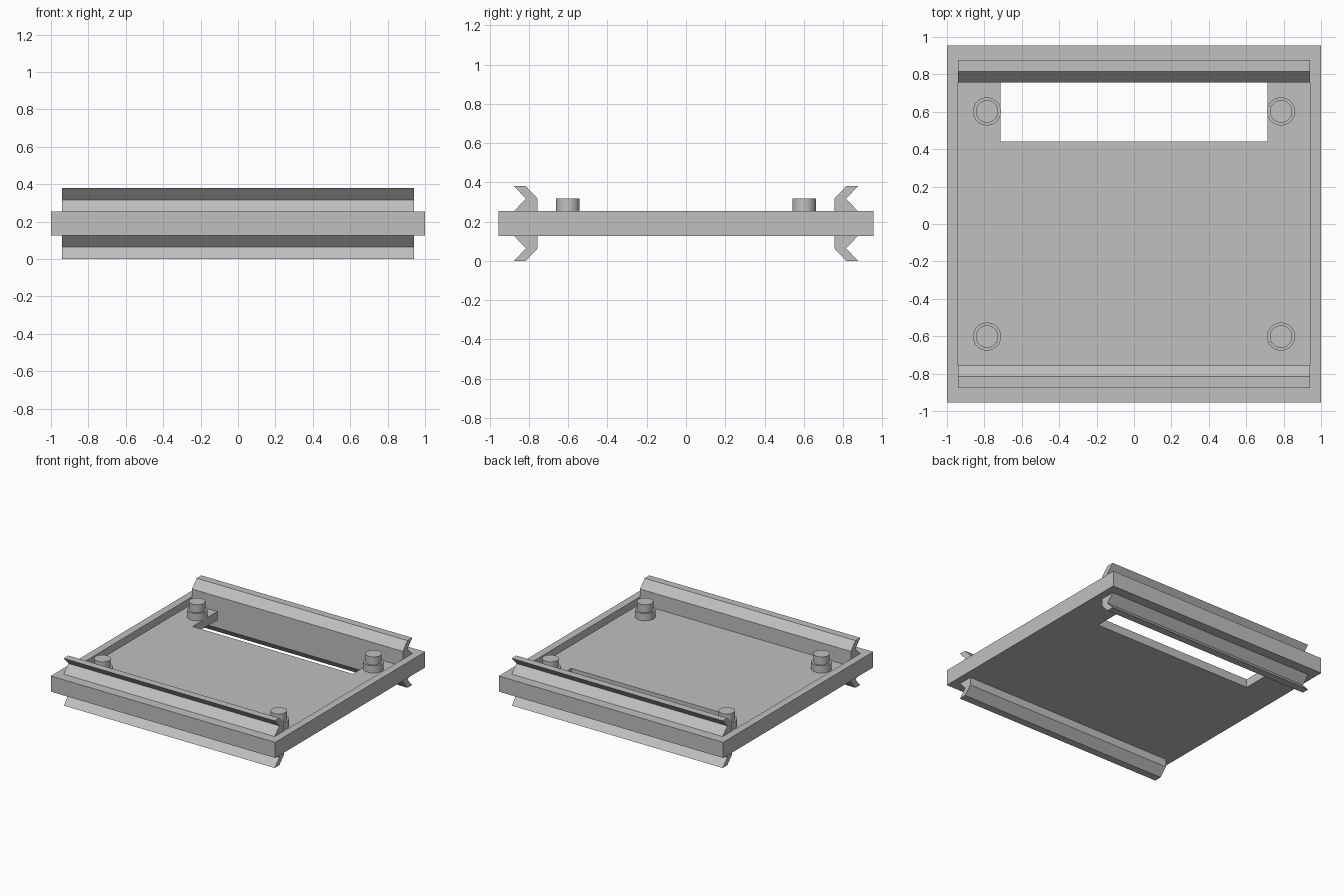
import bpy
import bmesh
from mathutils import Matrix

if "Cube" in bpy.data.objects:
    bpy.data.objects.remove(bpy.data.objects["Cube"], do_unlink=True)

grey = bpy.data.materials.new("plain grey")
grey.use_nodes = True
colour = (0.53, 0.53, 0.53, 1)
grey.diffuse_color = colour
grey.node_tree.nodes["Principled BSDF"].inputs["Base Color"].default_value = colour

BASE, FLOOR, RIM = 0.127, 0.195, 0.253   # tray heights
MID = (BASE + RIM) / 2
INNER_X, INNER_Y = 0.94, 0.756           # recess half sizes


def finish(name, bm):
    bmesh.ops.recalc_face_normals(bm, faces=bm.faces)
    mesh = bpy.data.meshes.new(name)
    bm.to_mesh(mesh)
    bm.free()
    mesh.materials.append(grey)
    obj = bpy.data.objects.new(name, mesh)
    bpy.context.collection.objects.link(obj)
    return obj


def box(name, low, high):
    bm = bmesh.new()
    size = [b - a for a, b in zip(low, high)]
    middle = [(a + b) / 2 for a, b in zip(low, high)]
    bmesh.ops.create_cube(bm, size=1, matrix=Matrix.Translation(middle) @ Matrix.Diagonal((*size, 1)))
    return finish(name, bm)


def cut(target, cutter):
    cutter.hide_render = True
    mod = target.modifiers.new("cut", "BOOLEAN")
    mod.operation = "DIFFERENCE"
    mod.solver = "EXACT"
    mod.object = cutter
    bpy.context.view_layer.objects.active = target
    bpy.ops.object.modifier_apply(modifier=mod.name)
    bpy.data.objects.remove(cutter, do_unlink=True)


# Shallow tray with a recess and a slot through the floor near the back
tray = box("tray", (-1, -0.955, BASE), (1, 0.955, RIM))
cut(tray, box("recess_cutter", (-INNER_X, -INNER_Y, FLOOR), (INNER_X, INNER_Y, RIM + 0.1)))
cut(tray, box("slot_cutter", (-0.714, 0.441, 0), (0.714, INNER_Y, FLOOR + 0.02)))

# Notched rails: above and below the tray, front and back
W, H = 0.06, 0.0635
PROFILE = [(0, 0), (0, H), (W, 2 * H), (2 * W, 2 * H), (W, H), (2 * W, 0)]


def rail(name, side, up):
    bm = bmesh.new()
    face = bm.faces.new([
        bm.verts.new((-INNER_X, side * (INNER_Y + y), MID + up * (RIM - MID + z)))
        for y, z in PROFILE])
    grown = bmesh.ops.extrude_face_region(bm, geom=[face])["geom"]
    bmesh.ops.translate(bm, vec=(2 * INNER_X, 0, 0),
                        verts=[v for v in grown if isinstance(v, bmesh.types.BMVert)])
    finish(name, bm)


for side, place in ((-1, "front"), (1, "back")):
    for up, level in ((1, "upper"), (-1, "lower")):
        rail(f"{level}_{place}_rail", side, up)


# Stepped corner pegs
def cylinder(name, x, y, radius, low, high):
    bm = bmesh.new()
    bmesh.ops.create_cone(bm, cap_ends=True, segments=48, radius1=radius, radius2=radius,
                          depth=high - low, matrix=Matrix.Translation((x, y, (low + high) / 2)))
    obj = finish(name, bm)
    bpy.ops.object.select_all(action="DESELECT")
    obj.select_set(True)
    bpy.context.view_layer.objects.active = obj
    bpy.ops.object.shade_smooth_by_angle()


for sx, hand in ((-1, "right"), (1, "left")):
    for sy, place in ((-1, "front"), (1, "back")):
        x, y = sx * 0.786, sy * 0.602
        cylinder(f"{place}_{hand}_collar", x, y, 0.075, FLOOR, RIM)
        cylinder(f"{place}_{hand}_peg", x, y, 0.06, RIM, 0.317)
